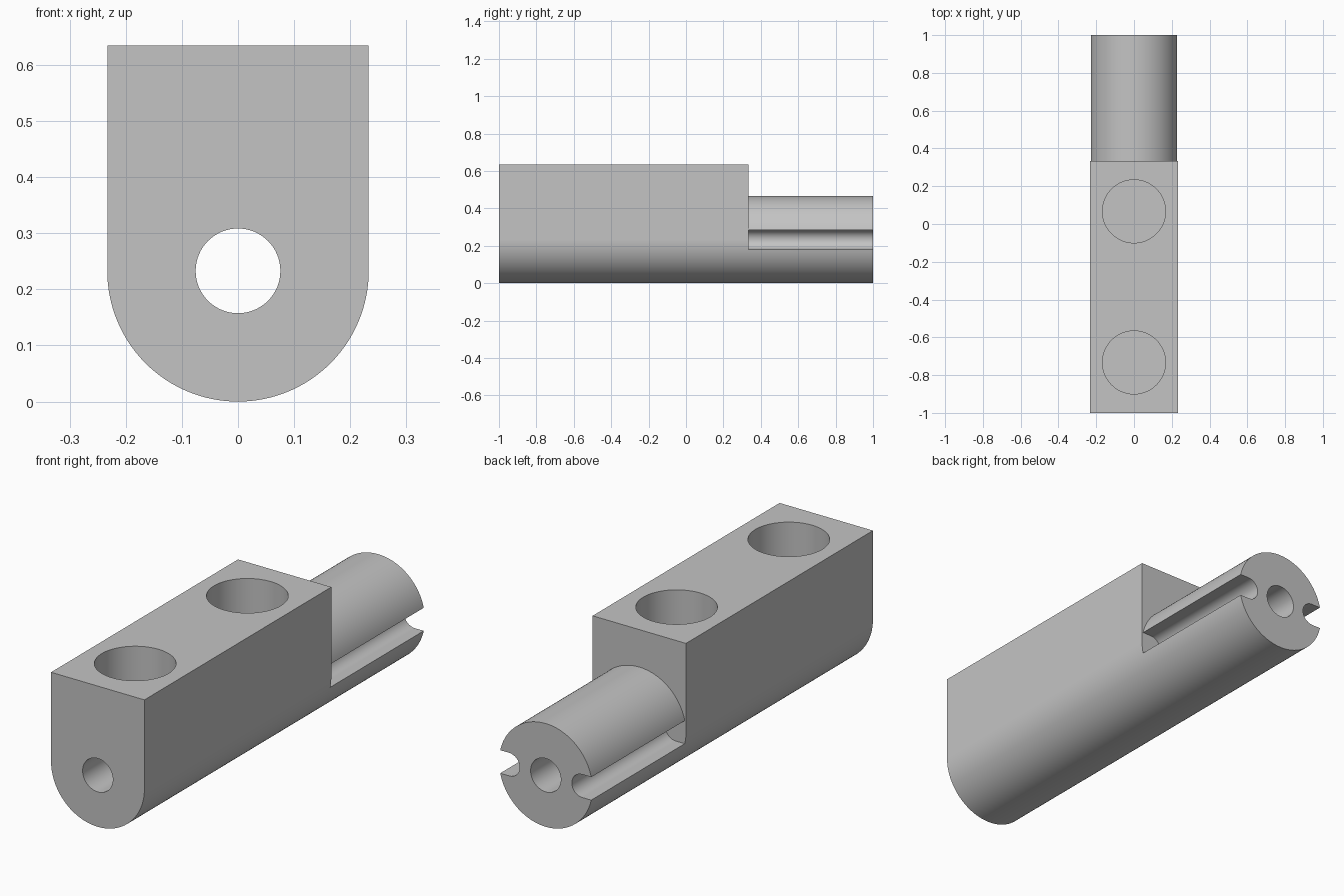
import bpy, bmesh
from math import cos, sin, pi, radians

cube = bpy.data.objects.get("Cube")
if cube:
    bpy.data.objects.remove(cube, do_unlink=True)

R = 0.233          # radius of the rounded underside and the shaft
TOP = 0.635        # height of the block
STEP = 0.333       # where the block ends and the shaft begins
SEGMENTS = 128

grey = bpy.data.materials.new("plain_grey")
grey.use_nodes = True
grey.diffuse_color = (0.55, 0.55, 0.55, 1)
grey.node_tree.nodes["Principled BSDF"].inputs["Base Color"].default_value = grey.diffuse_color


def arc(cx, cy, r, first, last, n=SEGMENTS):
    """Points on a circle from step first to step last of n."""
    return [(cx + r * cos(2 * pi * i / n), cy + r * sin(2 * pi * i / n))
            for i in range(first, last + 1)]


def prism(name, outline, start, end, axis="y"):
    """Extrude a closed outline along y (outline in xz) or z (outline in xy)."""
    bm = bmesh.new()
    place = (lambda a, b, t: (a, t, b)) if axis == "y" else (lambda a, b, t: (a, b, t))
    face = bm.faces.new([bm.verts.new(place(a, b, start)) for a, b in outline])
    new = bmesh.ops.extrude_face_region(bm, geom=[face])["geom"]
    for v in new:
        if isinstance(v, bmesh.types.BMVert):
            v.co = place(v.co.x, v.co.z if axis == "y" else v.co.y, end)
    bmesh.ops.recalc_face_normals(bm, faces=bm.faces)
    mesh = bpy.data.meshes.new(name)
    bm.to_mesh(mesh)
    bm.free()
    mesh.materials.append(grey)
    obj = bpy.data.objects.new(name, mesh)
    bpy.context.collection.objects.link(obj)
    return obj


def combine(target, other, operation):
    """Apply a boolean and discard the second object."""
    mod = target.modifiers.new(operation.title(), "BOOLEAN")
    mod.operation, mod.solver, mod.object = operation, "EXACT", other
    bpy.context.view_layer.objects.active = target
    bpy.ops.object.modifier_apply(modifier=mod.name)
    bpy.data.objects.remove(other, do_unlink=True)


# Block with a rounded underside
half = SEGMENTS // 2
body = prism("slotted_shaft_block",
             arc(0, R, R, half, SEGMENTS) + [(R, TOP), (-R, TOP)], -1, STEP)

# Shaft with a round-bottomed slot along each side
shaft = prism("shaft", arc(0, R, R, 0, SEGMENTS - 1), STEP, 1)
SLOT = 0.052
for side in (1, -1):
    inner = arc(-0.182, R, SLOT, -8, 8, 32)
    outline = [(-side * x, z) for x, z in inner + [(-0.3, R + SLOT), (-0.3, R - SLOT)]]
    combine(shaft, prism("slot_cutter", outline, STEP - 0.1, 1.1), "DIFFERENCE")
combine(body, shaft, "UNION")

# Lengthwise bore
combine(body, prism("bore_cutter", arc(0, R, 0.0755, 0, 63, 64), -1.1, 1.1), "DIFFERENCE")

# Two blind round pockets in the top
for y in (0.067, -0.733):
    pocket = prism("pocket_cutter", arc(0, y, 0.167, 0, 95, 96), TOP - 0.267, TOP + 0.1, "z")
    combine(body, pocket, "DIFFERENCE")

# Smooth the curved walls, keep the edges crisp
bpy.ops.object.select_all(action="DESELECT")
body.select_set(True)
bpy.context.view_layer.objects.active = body
bpy.ops.object.shade_smooth_by_angle(angle=radians(30))
body.modifiers.new("Weighted normals", "WEIGHTED_NORMAL").keep_sharp = True
